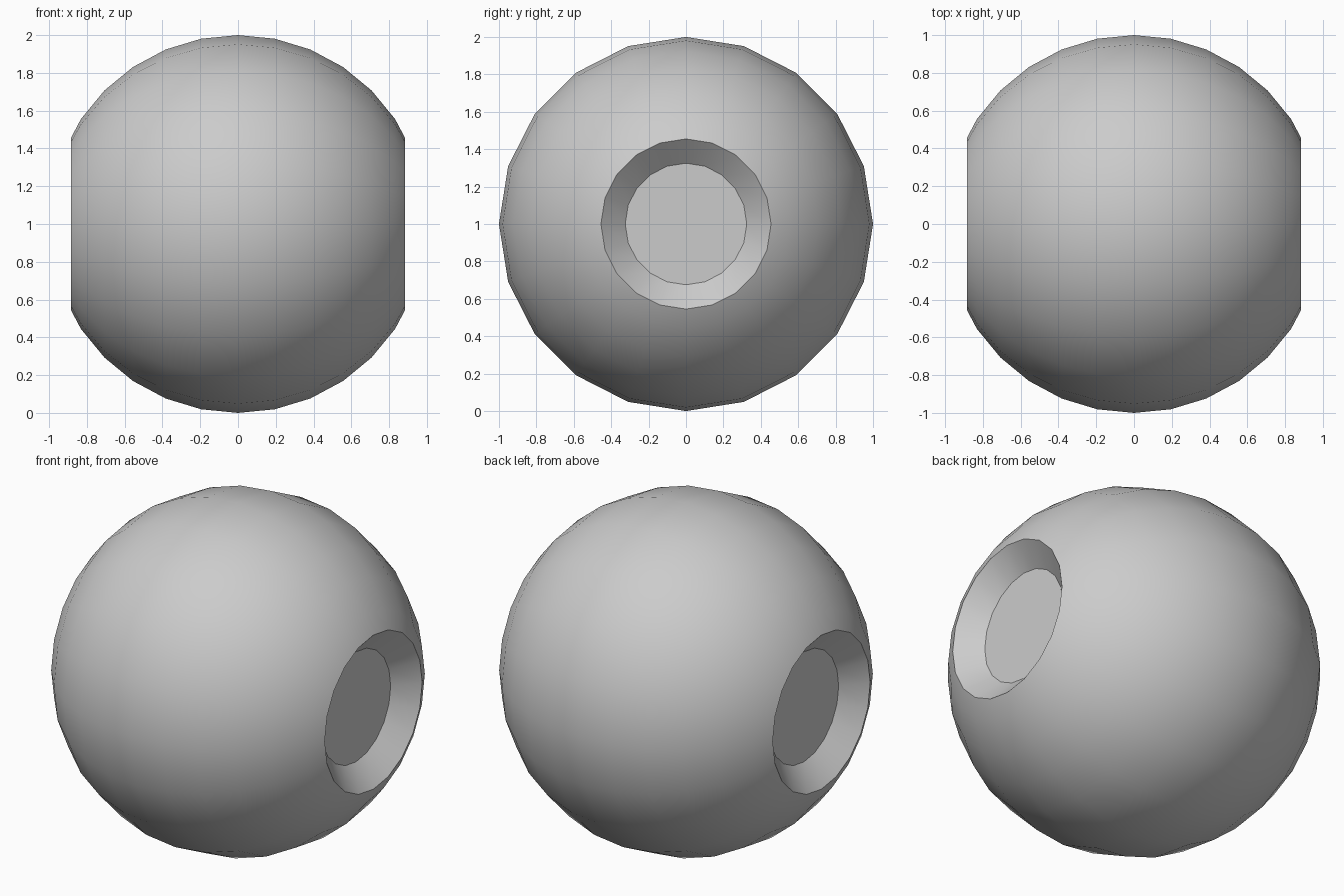
import bpy, bmesh
from math import sin, cos, pi, radians

if "Cube" in bpy.data.objects:
    bpy.data.objects.remove(bpy.data.objects["Cube"])

SIDES = 20
STEP = radians(11.25)

# Half profile (x, radius): round body, flat-cut rim, tapered recess to its floor
half = [(sin(i * STEP), cos(i * STEP)) for i in range(1, 6)]
half += [(0.885, 0.455), (0.77, 0.325)]
profile = [(-x, r) for x, r in reversed(half)] + [(0, 1)] + half

# Lathe the profile around the x axis
bm = bmesh.new()
rings = [[bm.verts.new((x, r * cos(2 * pi * k / SIDES), 1 + r * sin(2 * pi * k / SIDES)))
          for k in range(SIDES)] for x, r in profile]
for a, b in zip(rings, rings[1:]):
    for k in range(SIDES):
        n = (k + 1) % SIDES
        bm.faces.new((a[k], a[n], b[n], b[k]))

# Recess floors
bm.faces.new(rings[0])
bm.faces.new(rings[-1])
bmesh.ops.recalc_face_normals(bm, faces=bm.faces)

mesh = bpy.data.meshes.new("dimpled_ball")
bm.to_mesh(mesh)
bm.free()
ball = bpy.data.objects.new("dimpled_ball", mesh)
bpy.context.collection.objects.link(ball)

# Smooth body with crisp recess edges
bpy.context.view_layer.objects.active = ball
ball.select_set(True)
bpy.ops.object.shade_smooth_by_angle(angle=radians(30))
